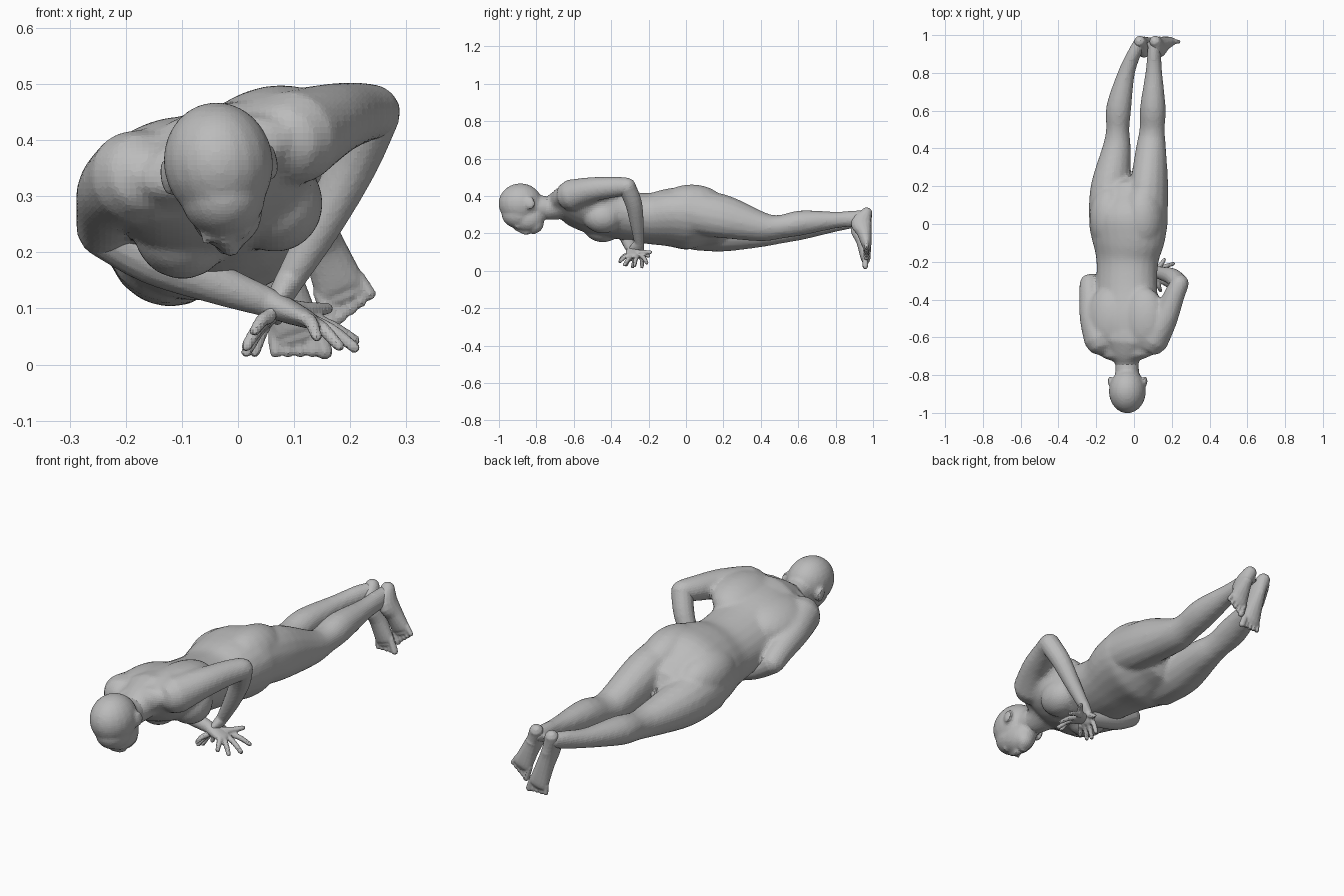
import bpy, bmesh, math
from mathutils import Vector, Matrix

cube = bpy.data.objects.get("Cube")
if cube:
    bpy.data.objects.remove(cube)

# One matte grey for the whole figure
grey = bpy.data.materials.new("matte_grey")
grey.use_nodes = True
grey.diffuse_color = (0.5, 0.5, 0.5, 1)
shader = grey.node_tree.nodes["Principled BSDF"]
shader.inputs["Base Color"].default_value = grey.diffuse_color
shader.inputs["Roughness"].default_value = 0.7

# The figure is rolled about its length, so its sideways axis tilts upward
ROLL = math.radians(20)
ACROSS = Vector((math.cos(ROLL), 0, math.sin(ROLL)))


def spline(stations, steps=4):
    """Smooth path through stations of position, half width, half depth."""
    pts = [Vector(s if len(s) == 5 else (*s, s[-1])) for s in stations]
    out = []
    for i in range(len(pts) - 1):
        a, b = pts[i], pts[i + 1]
        ta = (b - pts[max(i - 1, 0)]) / 2
        tb = (pts[min(i + 2, len(pts) - 1)] - a) / 2
        for k in range(steps):
            t = k / steps
            out.append(a * (2*t**3 - 3*t**2 + 1) + ta * (t**3 - 2*t**2 + t)
                       + b * (3*t**2 - 2*t**3) + tb * (t**3 - t**2))
    return out + [pts[-1]]


def loft(bm, stations, side=ACROSS, sides=16):
    """Closed tube with rounded ends and elliptical sections."""
    path = spline(stations)
    spots = [Vector(p[:3]) for p in path]
    sizes = [(p[3], p[4]) for p in path]
    tangents = [(spots[min(i + 1, len(spots) - 1)] - spots[max(i - 1, 0)]).normalized()
                for i in range(len(spots))]
    sections = list(zip(spots, tangents, sizes))

    def dome(end, sign):
        c, t, (w, h) = end
        r = min(w, h)
        return [(c + t * sign * r * math.sin(a), t, (w * math.cos(a), h * math.cos(a)))
                for a in (0.6, 1.2)]
    sections = dome(sections[0], -1)[::-1] + sections + dome(sections[-1], 1)
    rings = []
    for c, t, (w, h) in sections:
        u = (Vector(side) - t * t.dot(Vector(side))).normalized()
        v = t.cross(u)
        angles = [2 * math.pi * k / sides for k in range(sides)]
        rings.append([bm.verts.new(c + u * w * math.cos(a) + v * h * math.sin(a)) for a in angles])
    faces = [bm.faces.new(rings[0][::-1]), bm.faces.new(rings[-1])]
    for lo, hi in zip(rings, rings[1:]):
        for k in range(sides):
            n = (k + 1) % sides
            faces.append(bm.faces.new((lo[k], lo[n], hi[n], hi[k])))
    bmesh.ops.recalc_face_normals(bm, faces=faces)


def blob(bm, centre, radii, roll=ROLL / 2):
    """Rolled ellipsoid."""
    m = (Matrix.Translation(centre) @ Matrix.Rotation(-roll, 4, 'Y')
         @ Matrix.Diagonal((*radii, 1)))
    bmesh.ops.create_uvsphere(bm, u_segments=20, v_segments=14, radius=1, matrix=m)


def finish(name, bm, voxel, rounds):
    """Fuse the overlapping forms of one part into a single skin."""
    mesh = bpy.data.meshes.new(name)
    bm.to_mesh(mesh)
    bm.free()
    mesh.materials.append(grey)
    obj = bpy.data.objects.new(name, mesh)
    bpy.context.collection.objects.link(obj)
    fuse = obj.modifiers.new("fuse", 'REMESH')
    fuse.mode = 'VOXEL'
    fuse.voxel_size = voxel
    soften = obj.modifiers.new("soften", 'SMOOTH')
    soften.factor = 0.5
    soften.iterations = rounds


# Torso, neck, upper arms and legs
body = bmesh.new()
loft(body, [(-.04, -.665, .365, .16, .07), (-.04, -.61, .357, .19, .1),
            (-.04, -.5, .332, .187, .125), (-.04, -.35, .30, .167, .126),
            (-.035, -.2, .28, .168, .132), (-.03, -.08, .285, .2, .151),
            (-.03, .03, .28, .213, .162), (-.03, .13, .26, .178, .122)], sides=24)
loft(body, [(-.035, -.82, .345, .06, .057), (-.037, -.74, .335, .063, .063),
            (-.04, -.67, .355, .1, .08), (-.04, -.6, .375, .15, .09)])
for x, z in [(-.13, .35), (.045, .406)]:                   # shoulder blades
    blob(body, (x, -.51, z), (.13, .18, .086), ROLL)
for x, z in [(-.1, .24), (.065, .288)]:                    # breasts
    blob(body, (x, -.445, z), (.087, .105, .088), ROLL)
for x, z in [(-.125, .28), (.05, .345)]:                   # buttocks
    blob(body, (x, .03, z), (.11, .18, .118), ROLL)
# left and right upper arms
loft(body, [(.10, -.61, .405, .086), (.165, -.5, .435, .067),
            (.212, -.38, .448, .056), (.242, -.315, .45, .05)])
loft(body, [(-.18, -.61, .335, .086), (-.217, -.5, .31, .071),
            (-.232, -.38, .27, .058), (-.237, -.315, .24, .052)])
# right leg
loft(body, [(-.13, .04, .23, .11, .12), (-.122, .2, .213, .106, .112),
            (-.092, .4, .202, .076), (-.086, .5, .208, .062, .063),
            (-.08, .62, .23, .067, .063), (-.04, .8, .254, .045),
            (.0, .9, .272, .036, .044), (.028, .955, .285, .034, .036)])
# left leg
loft(body, [(.065, .04, .315, .112, .122), (.08, .2, .29, .1, .119),
            (.09, .4, .237, .08), (.096, .5, .235, .068, .063),
            (.1, .62, .257, .068, .067), (.105, .8, .272, .045),
            (.107, .9, .28, .036, .044), (.11, .955, .29, .034, .036)])
finish("body", body, 0.011, 6)

# Head with face, jaw, nose, lips, eyelids and ears
head = bmesh.new()
blob(head, (-.035, -.885, .36), (.098, .118, .108))
blob(head, (-.027, -.892, .302), (.076, .094, .076))
blob(head, (-.022, -.845, .28), (.066, .09, .074))
blob(head, (-.018, -.805, .255), (.045, .045, .053))
loft(head, [(-.035, -.86, .345, .068, .07), (-.037, -.72, .336, .06, .06)])
loft(head, [(-.024, -.91, .226, .011), (-.017, -.875, .21, .013), (-.013, -.85, .206, .017)])
blob(head, (-.015, -.815, .207), (.025, .014, .012))
for eye_x, ear_x, tilt in [(-.052, -.127, -1), (.008, .06, 1)]:
    blob(head, (eye_x, -.9, .229 + tilt * .005), (.017, .013, .01))
    blob(head, (ear_x, -.832, .347 + tilt * .015), (.011, .026, .034))
finish("head", head, 0.009, 5)


# Forearm ending in a flat palm, four fanned fingers and a thumb
def forearm(name, arm, knuckle, tips, thumb):
    bm = bmesh.new()
    w, k = Vector(arm[-1][:3]), Vector(knuckle)
    across = Vector((0, 1, 0))
    mid = w.lerp(k, 0.55)
    loft(bm, arm, side=across)
    loft(bm, [(*w, .029, .026), (*mid, .042, .022), (*k, .047, .016)], side=across)
    for i, tip in enumerate(tips):
        base = k + across * (i - 1.5) * .025
        bend = base.lerp(Vector(tip), 0.5) + Vector((0, 0, .006))
        loft(bm, [(*base, .014), (*bend, .0125), (*tip, .0105)], side=across, sides=8)
    loft(bm, [(*w.lerp(k, 0.3), .018), (*mid.lerp(Vector(thumb), 0.5), .015), (*thumb, .011)],
         side=(0, 0, 1), sides=8)
    finish(name, bm, 0.0055, 2)


forearm("right_forearm",
        [(-.236, -.315, .24, .05), (-.15, -.31, .19, .048),
         (-.04, -.3, .145, .037), (.05, -.29, .112, .027)],
        (.125, -.275, .08),
        [(.14, -.353, .05), (.18, -.328, .033), (.208, -.275, .03), (.208, -.21, .043)],
        (.16, -.19, .1))
forearm("left_forearm",
        [(.242, -.316, .449, .048), (.205, -.28, .36, .045),
         (.15, -.262, .25, .036), (.092, -.25, .15, .026)],
        (.055, -.275, .085),
        [(.03, -.35, .06), (.015, -.32, .032), (.015, -.285, .022), (.03, -.235, .022)],
        (.07, -.2, .08))


# Feet: heel, instep and ball, then five toes from the big toe outward
def foot(name, heel, ball, inner):
    bm = bmesh.new()
    h, b = Vector(heel), Vector(ball)
    d = (b - h).normalized()
    across = Vector((-d.z, 0, d.x))
    ankle = h.lerp(b, 0.3) + Vector((0, -.027, 0))
    arch = h.lerp(b, 0.62) + Vector((0, -.012, 0))
    loft(bm, [(*h, .032, .032), (*ankle, .035, .057), (*arch, .039, .04),
              (*b, .046, .027), (*(b + d * .018), .046, .019)], side=across)
    for i in range(5):
        start = b + across * inner * (.034 - i * .018)
        size = .0155 if i == 0 else .0115
        end = start + d * (.06 - i * .006) + across * inner * (.005 - i * .003)
        loft(bm, [(*start, size), (*end, size)], side=across, sides=8)
    finish(name, bm, 0.005, 2)


foot("right_foot", (.032, .965, .3), (.1, .96, .07), 1)
foot("left_foot", (.113, .965, .308), (.18, .965, .142), -1)
